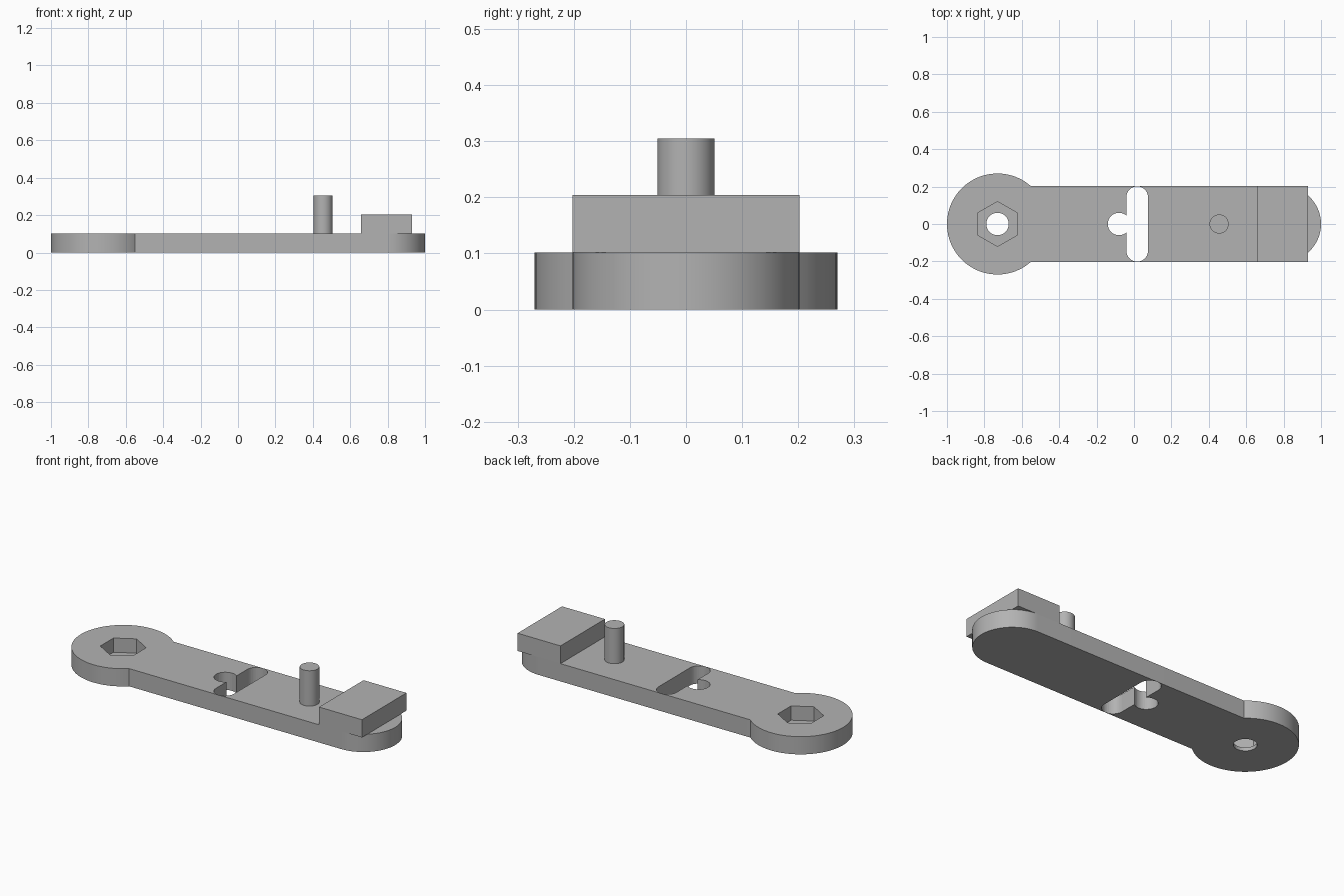
import bpy, bmesh
from math import sin, cos, pi, asin, radians

cube = bpy.data.objects.get("Cube")
if cube:
    bpy.data.objects.remove(cube, do_unlink=True)

THICK = 0.102      # bar thickness
HALF = 0.202       # bar half width
HEAD_X, HEAD_R = -0.73, 0.27
TIP_X = 1 - HALF

grey = bpy.data.materials.new("plain grey")
grey.use_nodes = True
colour = (0.45, 0.45, 0.45, 1)
grey.diffuse_color = colour
grey.node_tree.nodes["Principled BSDF"].inputs["Base Color"].default_value = colour


def arc(cx, cy, r, start, end, steps):
    """Points along an arc, both ends included."""
    angles = [start + (end - start) * i / steps for i in range(steps + 1)]
    return [(cx + r * cos(a), cy + r * sin(a)) for a in angles]


def circle(cx, cy, r, sides, start=0):
    return arc(cx, cy, r, start, start + 2 * pi, sides)[:-1]


def prism(name, outline, z0, z1):
    """Extrude a counter-clockwise outline from z0 to z1."""
    bm = bmesh.new()
    base = bm.faces.new([bm.verts.new((x, y, z0)) for x, y in outline])
    top = bmesh.ops.extrude_face_region(bm, geom=[base])["geom"]
    bmesh.ops.translate(bm, vec=(0, 0, z1 - z0),
                        verts=[v for v in top if isinstance(v, bmesh.types.BMVert)])
    bmesh.ops.recalc_face_normals(bm, faces=bm.faces)
    mesh = bpy.data.meshes.new(name)
    bm.to_mesh(mesh)
    bm.free()
    mesh.materials.append(grey)
    obj = bpy.data.objects.new(name, mesh)
    bpy.context.collection.objects.link(obj)
    return obj


def cut(target, name, outline, z0, z1):
    """Cut a prism out of the target with a hidden helper."""
    cutter = prism(name, outline, z0, z1)
    cutter.hide_render = True
    cutter.hide_viewport = True
    mod = target.modifiers.new(name, "BOOLEAN")
    mod.operation = "DIFFERENCE"
    mod.solver = "EXACT"
    mod.object = cutter


def smooth(obj):
    bpy.ops.object.select_all(action="DESELECT")
    obj.select_set(True)
    bpy.context.view_layer.objects.active = obj
    bpy.ops.object.shade_smooth_by_angle(angle=radians(30))


# Bar: round tip on the left, larger round head on the right
neck = asin(HALF / HEAD_R)
outline = (arc(TIP_X, 0, HALF, -pi / 2, pi / 2, 32)
           + arc(HEAD_X, 0, HEAD_R, neck, 2 * pi - neck, 64))
bar = prism("bar", outline, 0, THICK)

# Bolt hole with a hexagonal nut pocket in the head
cut(bar, "bolt_hole_cutter", circle(HEAD_X, 0, 0.06, 32), -0.1, 0.2)
cut(bar, "nut_pocket_cutter", circle(HEAD_X, 0, 0.12, 6, pi / 2), 0.02, 0.2)

# Cross slot with round ends, and the round notch opening into it
SLOT_X, SLOT_R = 0.017, 0.058
end_y = HALF - 0.001 - SLOT_R
slot = (arc(SLOT_X, end_y, SLOT_R, 0, pi, 20)
        + arc(SLOT_X, -end_y, SLOT_R, pi, 2 * pi, 20))
cut(bar, "slot_cutter", slot, -0.1, 0.2)
cut(bar, "notch_cutter", circle(-0.08, 0, 0.06, 32), -0.1, 0.2)
smooth(bar)

# Upright pin
pin = prism("pin", circle(0.455, 0, 0.051, 40), THICK - 0.01, 0.305)
smooth(pin)

# End block overhanging the round tip
prism("end_block", [(0.657, -HALF), (0.93, -HALF), (0.93, HALF), (0.657, HALF)],
      THICK, 2 * THICK)
